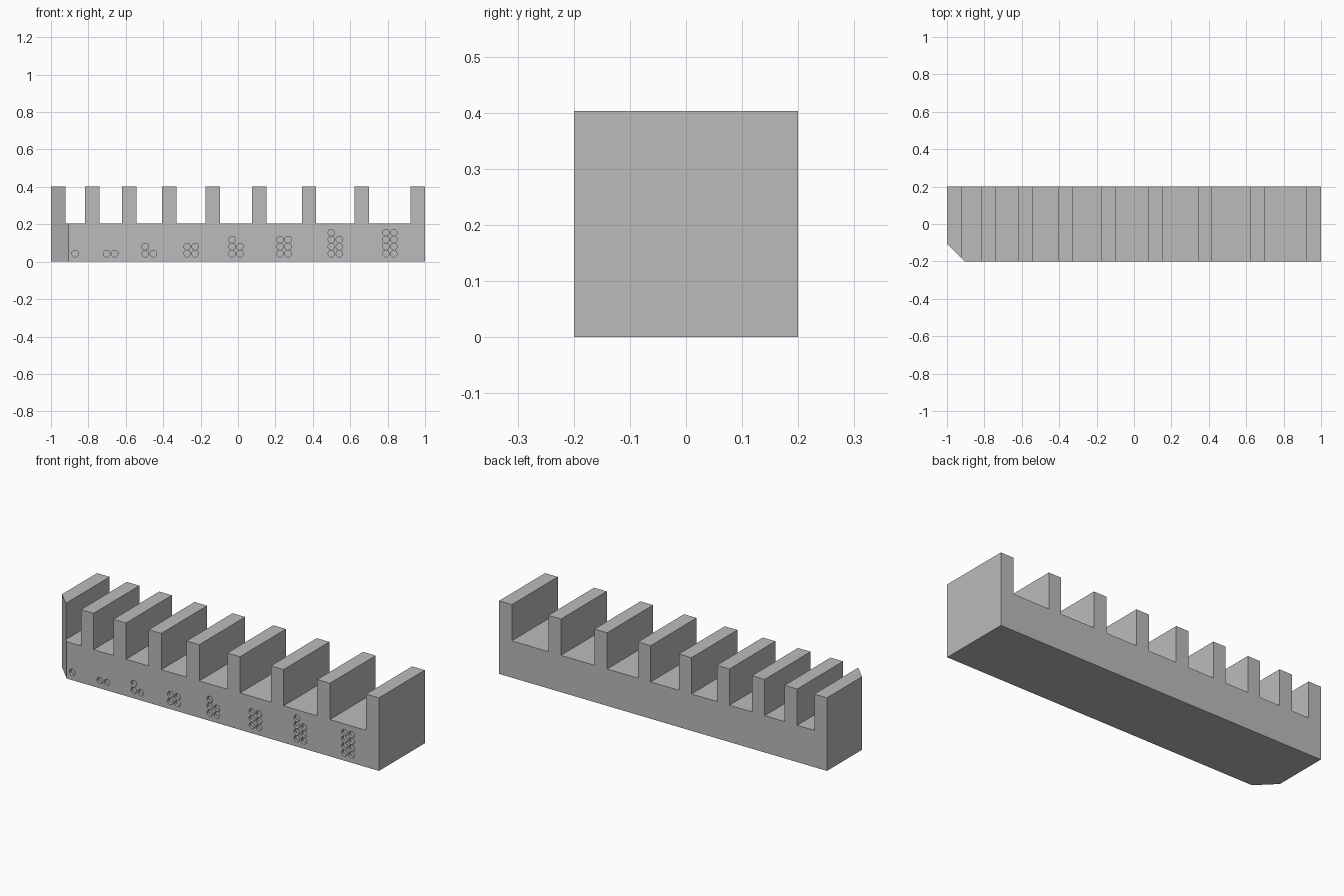
import bpy, bmesh
from math import radians
from mathutils import Matrix, Vector

cube = bpy.data.objects.get("Cube")
if cube:
    bpy.data.objects.remove(cube, do_unlink=True)

HEIGHT, FLOOR, HALF_DEPTH = 0.403, 0.203, 0.2
WALL, FIRST_GAP, GAP_STEP, SLOTS = 0.077, 0.1045, 0.0168, 8
CHAMFER = 0.095
DOT_RADIUS, DOT_DEPTH, DOT_DX, DOT_DZ = 0.0175, 0.015, 0.043, 0.0375

grey = bpy.data.materials.new("plain grey")
grey.use_nodes = True
colour = (0.5, 0.5, 0.5, 1)
grey.diffuse_color = colour
grey.node_tree.nodes["Principled BSDF"].inputs["Base Color"].default_value = colour


def make_object(name, bm):
    bmesh.ops.recalc_face_normals(bm, faces=bm.faces)
    mesh = bpy.data.meshes.new(name)
    bm.to_mesh(mesh)
    bm.free()
    mesh.materials.append(grey)
    obj = bpy.data.objects.new(name, mesh)
    bpy.context.collection.objects.link(obj)
    return obj


# Comb profile: walls of equal width, slots that widen towards +x
profile = [(1, 0), (-1, 0), (-1, HEIGHT)]
centres = []
x = -1 + WALL
for i in range(SLOTS):
    gap = FIRST_GAP + GAP_STEP * i
    profile += [(x, HEIGHT), (x, FLOOR), (x + gap, FLOOR), (x + gap, HEIGHT)]
    centres.append(x + gap / 2)
    x += gap + WALL
profile.append((1, HEIGHT))

# Slotted block extruded from front to back
bm = bmesh.new()
face = bm.faces.new([bm.verts.new((px, -HALF_DEPTH, pz)) for px, pz in profile])
extruded = bmesh.ops.extrude_face_region(bm, geom=[face])["geom"]
bmesh.ops.translate(bm, vec=(0, 2 * HALF_DEPTH, 0),
                    verts=[g for g in extruded if isinstance(g, bmesh.types.BMVert)])
bmesh.ops.recalc_face_normals(bm, faces=bm.faces)

# Chamfer on the front right vertical corner
cut = bmesh.ops.bisect_plane(
    bm, geom=bm.verts[:] + bm.edges[:] + bm.faces[:],
    plane_co=Vector((-1 + CHAMFER, -HALF_DEPTH, 0)), plane_no=Vector((-1, -1, 0)),
    clear_outer=True)["geom_cut"]
bmesh.ops.contextual_create(bm, geom=[g for g in cut if isinstance(g, bmesh.types.BMEdge)])
block = make_object("slotted_block", bm)

# Counting dots: slot number n carries n round recesses in two columns
bm = bmesh.new()
for n, centre in enumerate(centres, 1):
    for k in range(n):
        side = 0 if n == 1 else k % 2 - 0.5
        place = Matrix.Translation((centre + side * DOT_DX, -HALF_DEPTH,
                                    0.043 + k // 2 * DOT_DZ))
        bmesh.ops.create_cone(bm, cap_ends=True, segments=24, radius1=DOT_RADIUS,
                              radius2=DOT_RADIUS, depth=2 * DOT_DEPTH,
                              matrix=place @ Matrix.Rotation(radians(90), 4, "X"))
cutter = make_object("dot_cutter", bm)
cutter.hide_render = True

# Carve the dots and drop the cutter
carve = block.modifiers.new("carve dots", "BOOLEAN")
carve.operation = "DIFFERENCE"
carve.solver = "EXACT"
carve.object = cutter
bpy.ops.object.select_all(action="DESELECT")
block.select_set(True)
bpy.context.view_layer.objects.active = block
bpy.ops.object.modifier_apply(modifier=carve.name)
bpy.data.objects.remove(cutter, do_unlink=True)
bpy.ops.object.shade_smooth_by_angle(angle=radians(30))
